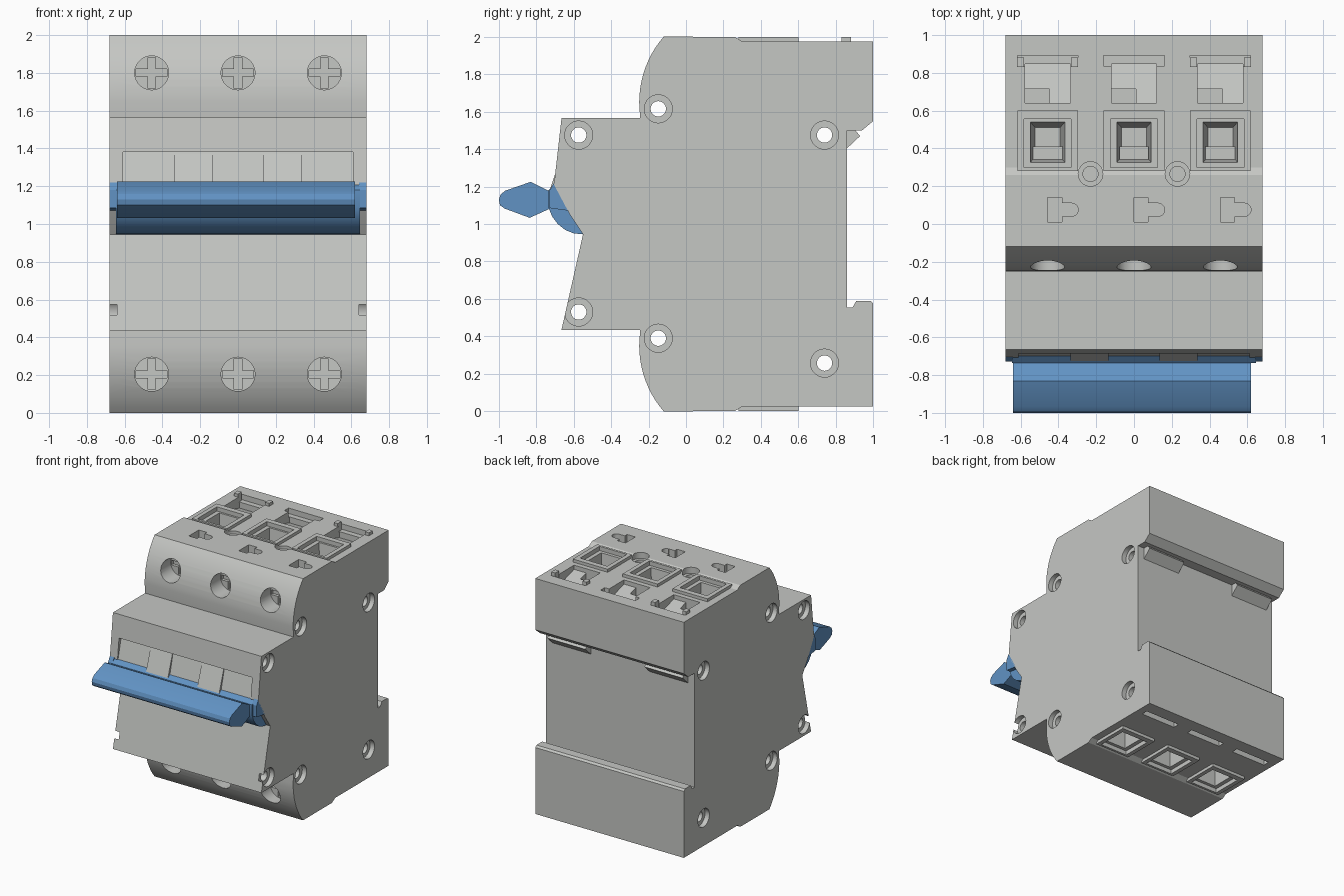
import bpy, bmesh, math
from mathutils import Matrix, Vector

old = bpy.data.objects.get("Cube")
if old:
    bpy.data.objects.remove(old, do_unlink=True)


def material(name, rgb):
    m = bpy.data.materials.new(name)
    m.use_nodes = True
    m.diffuse_color = (*rgb, 1)
    m.node_tree.nodes["Principled BSDF"].inputs["Base Color"].default_value = (*rgb, 1)
    return m


GREY = material("light grey plastic", (0.56, 0.57, 0.55))
BLUE = material("blue plastic", (0.12, 0.29, 0.55))


def finish(name, bm, mat=GREY):
    bmesh.ops.recalc_face_normals(bm, faces=bm.faces)
    mesh = bpy.data.meshes.new(name)
    bm.to_mesh(mesh)
    bm.free()
    obj = bpy.data.objects.new(name, mesh)
    obj.data.materials.append(mat)
    bpy.context.collection.objects.link(obj)
    return obj


def prism(name, pts, x0, x1, mat=GREY):
    """Side profile of (y, z) points extruded from x0 to x1."""
    bm = bmesh.new()
    face = bm.faces.new([bm.verts.new((x0, y, z)) for y, z in pts])
    new = bmesh.ops.extrude_face_region(bm, geom=[face])["geom"]
    verts = [v for v in new if isinstance(v, bmesh.types.BMVert)]
    bmesh.ops.translate(bm, verts=verts, vec=(x1 - x0, 0, 0))
    return finish(name, bm, mat)


def box(name, x, y, z, taper=1.0):
    """Box from (low, high) ranges; the end nearest z = 1 can be tapered."""
    bm = bmesh.new()
    bmesh.ops.create_cube(bm, size=1)
    mid = Vector([sum(r) / 2 for r in (x, y, z)])
    size = [r[1] - r[0] for r in (x, y, z)]
    for v in bm.verts:
        v.co = Vector([c * s for c, s in zip(v.co, size)])
        if v.co.z * (mid.z - 1) < 0:
            v.co.x *= taper
            v.co.y *= taper
        v.co += mid
    return finish(name, bm)


def rod(name, centre, axis, radius, length):
    bm = bmesh.new()
    turn = Vector((0, 0, 1)).rotation_difference(Vector(axis)).to_matrix().to_4x4()
    bmesh.ops.create_cone(bm, cap_ends=True, segments=28, radius1=radius, radius2=radius,
                          depth=length, matrix=Matrix.Translation(centre) @ turn)
    return finish(name, bm)


def span(c, h):
    return (c - h, c + h)


def zspan(top, a, b):
    """Height range for the top side, or its reflection on the underside."""
    return (a, b) if top else (2 - b, 2 - a)


POLES = (-0.457, 0, 0.457)

# Body side profile: curved shoulders, nose and rail channel
shoulder = []
for i in range(11):
    a = math.radians(139.2 + 40.8 * i / 10)
    shoulder.append((0.286 + 0.536 * math.cos(a), 1.65 + 0.536 * math.sin(a)))
shoulder += [(-0.245, 1.565), (-0.665, 1.565)]
lower = [(y, 2 - z) for y, z in reversed(shoulder)]
profile = shoulder + [(-0.705, 1.21), (-0.62, 1.05), (-0.55, 0.945)] + lower + [
    (0.26, 0), (0.3, 0.025), (1, 0.025), (1, 0.575), (0.985, 0.59), (0.91, 0.59),
    (0.89, 0.555), (0.86, 0.555), (0.86, 1.5), (0.94, 1.5), (1, 1.55),
    (1, 1.975), (0.3, 1.975), (0.26, 2)]
body = prism("body", profile, -0.68, 0.68)

adds, cuts = [], []

for x in POLES:
    for top in (True, False):
        # Terminal frame with a recessed rim and a tapered wire well
        adds.append(box("frame", span(x, 0.16), (0.28, 0.6), zspan(top, 1.9, 2)))
        cuts.append(box("rim", span(x, 0.125), (0.3, 0.555), zspan(top, 1.965, 2.1)))
        cuts.append(box("well", span(x, 0.092), (0.325, 0.54), zspan(top, 1.66, 1.98), 0.72))
        # Screw hole with a cross slot in its floor
        z = 1.8 if top else 0.205
        cuts.append(rod("screw_hole", (x, -0.25, z), (0, 1, 0), 0.09, 0.3))
        cuts.append(box("slot_a", span(x, 0.082), (-0.12, -0.075), span(z, 0.02)))
        cuts.append(box("slot_b", span(x, 0.02), (-0.12, -0.075), span(z, 0.082)))
        # Label slot near the back
        cuts.append(box("label_slot", span(x, 0.16), (0.835, 0.89), zspan(top, 1.93, 2.1)))
    # Ramped pocket with a deeper corner
    cuts.append(prism("pocket", [(0.64, 2.1), (0.64, 1.94), (0.845, 1.88), (0.845, 2.1)],
                      x - 0.12, x + 0.12))
    cuts.append(box("pocket_corner", (x - 0.12, x + 0.01), (0.64, 0.715), (1.82, 2.1)))
    # Keyhole on the top deck
    cuts.append(box("key_head", (x, x + 0.075), (0.01, 0.14), (1.92, 2.1)))
    cuts.append(box("key_arm", (x + 0.07, x + 0.13), (0.04, 0.11), (1.92, 2.1)))
    cuts.append(rod("key_end", (x + 0.128, 0.075, 2), (0, 0, 1), 0.034, 0.16))

# Round openings between the terminals
for x in (-0.23, 0.23):
    cuts.append(rod("round_recess", (x, 0.265, 2.03), (0, 0, 1), 0.065, 0.16))
    cuts.append(rod("round_hole", (x, 0.265, 1.9), (0, 0, 1), 0.04, 0.2))

# Rivet holes through the body, counterbored on both sides
for y, z in ((-0.573, 1.475), (-0.148, 1.615), (0.74, 1.475),
             (-0.573, 0.53), (-0.148, 0.39), (0.74, 0.257)):
    for s in (-1, 1):
        cuts.append(rod("counterbore", (s * 0.69, y, z), (1, 0, 0), 0.075, 0.1))
    cuts.append(rod("rivet_hole", (0, y, z), (1, 0, 0), 0.041, 1.6))

# Sloping window above the lever
cuts.append(prism("window", [(-0.8, 1.38), (-0.655, 1.38), (-0.7, 1.2), (-0.8, 1.2)],
                  -0.61, 0.61))

for obj, op in [(o, "UNION") for o in adds] + [(o, "DIFFERENCE") for o in cuts]:
    mod = body.modifiers.new(obj.name, "BOOLEAN")
    mod.object, mod.operation, mod.solver = obj, op, "EXACT"
bpy.context.view_layer.update()
solid = bpy.data.meshes.new_from_object(
    body.evaluated_get(bpy.context.evaluated_depsgraph_get()))
body.modifiers.clear()
body.data = solid
for obj in adds + cuts:
    bpy.data.objects.remove(obj, do_unlink=True)

# Clamp plates inside the wells
for x in POLES:
    for top in (True, False):
        box("clamp_plate", span(x, 0.078), (0.34, 0.41), zspan(top, 1.8, 1.82))

# Raised stubs beside the outer label slots
for x in (POLES[0], POLES[2]):
    for s in (-1, 1):
        box("label_stub", span(x + s * 0.143, 0.018), (0.83, 0.88), (1.92, 2))

# Rail clips under the rear ledge
for x in (-0.445, 0.445):
    prism("rail_clip", [(0.85, 1.395), (0.93, 1.47), (0.9, 1.505), (0.85, 1.505)],
          x - 0.175, x + 0.175)

# Low ribs on the window slope
for x in (-0.235, 0.235):
    prism("window_rib", [(-0.655, 1.37), (-0.665, 1.37), (-0.725, 1.19), (-0.69, 1.19)],
          x - 0.1, x + 0.1)

# Lever: drum, drum ends and handle
drum = [(-0.7, 1.21), (-0.735, 1.18), (-0.735, 1.09), (-0.715, 1.04), (-0.685, 1),
        (-0.645, 0.968), (-0.6, 0.95), (-0.55, 0.945), (-0.6, 1.06)]
prism("lever_drum", drum, -0.645, 0.645, BLUE)
for s in (-1, 1):
    prism("drum_end", [(-0.705, 1.22), (-0.728, 1.18), (-0.728, 1.085), (-0.62, 1.07)],
          s * 0.64, s * 0.68, BLUE)
handle = [(-0.72, 1.17), (-0.83, 1.225), (-0.965, 1.178), (-0.99, 1.158), (-1, 1.13),
          (-0.993, 1.1), (-0.97, 1.083), (-0.835, 1.033), (-0.72, 1.085)]
prism("lever_handle", handle, -0.64, 0.62, BLUE)

# Soft shading on the curves only
for obj in bpy.context.scene.objects:
    obj.select_set(obj.type == "MESH")
bpy.context.view_layer.objects.active = body
bpy.ops.object.shade_smooth_by_angle(angle=math.radians(25))
